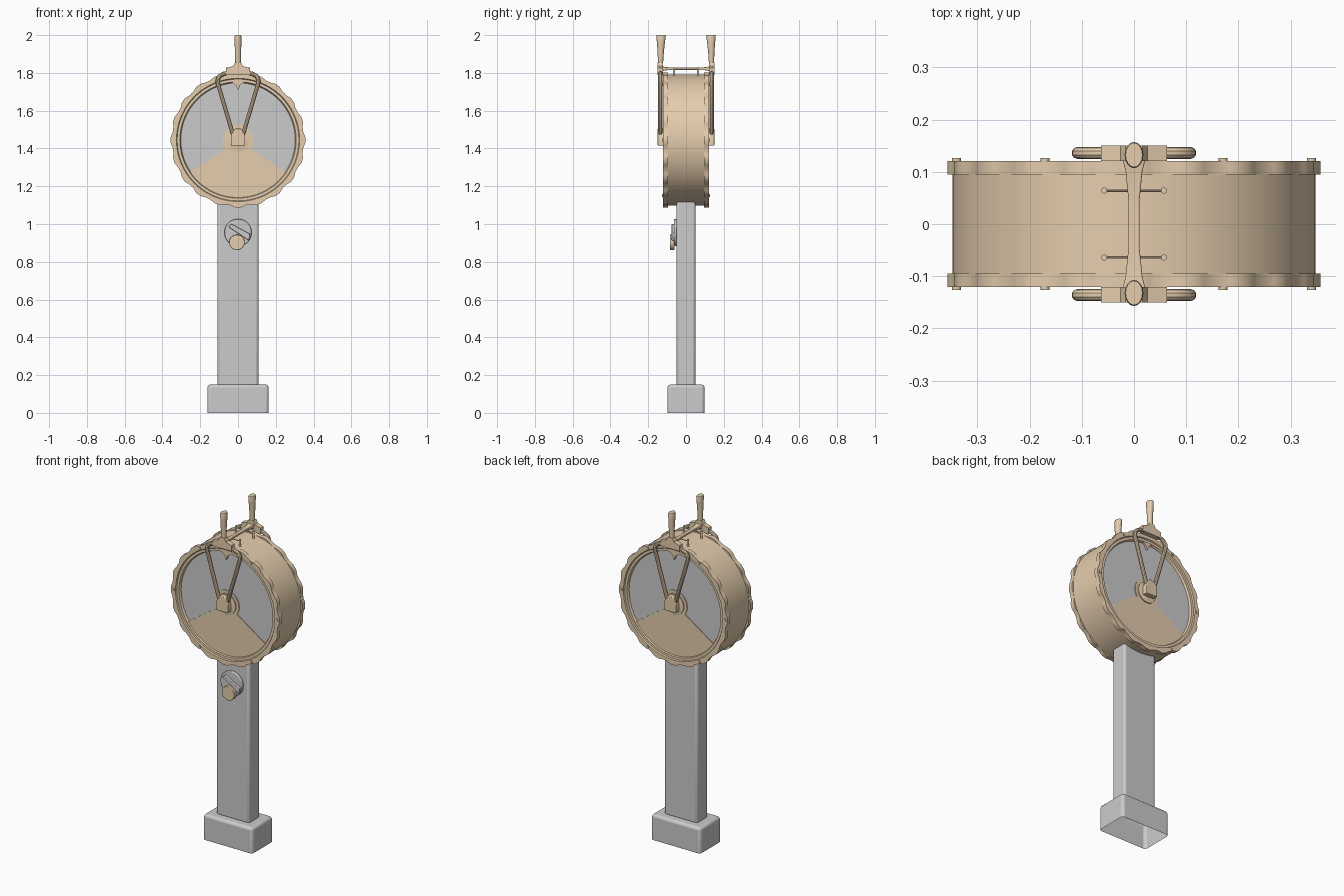
import bpy, bmesh
from math import sin, cos, pi, radians
from mathutils import Vector

if "Cube" in bpy.data.objects:
    bpy.data.objects.remove(bpy.data.objects["Cube"])

CZ = 1.445  # height of the drum axis
brass = bpy.data.materials.new("brass")
brass.diffuse_color = (0.78, 0.61, 0.42, 1)
brass.use_nodes = True
brass.node_tree.nodes["Principled BSDF"].inputs["Base Color"].default_value = brass.diffuse_color


def finish(name, bm, mat=brass, bevel=0, mirror=False, smooth=True):
    bmesh.ops.remove_doubles(bm, verts=bm.verts, dist=1e-6)
    if bm.faces:
        bmesh.ops.recalc_face_normals(bm, faces=bm.faces)
    me = bpy.data.meshes.new(name)
    bm.to_mesh(me)
    bm.free()
    ob = bpy.data.objects.new(name, me)
    bpy.context.collection.objects.link(ob)
    if mat:
        me.materials.append(mat)
    if bevel:
        m = ob.modifiers.new("bevel", 'BEVEL')
        m.width, m.segments, m.limit_method = bevel, 3, 'ANGLE'
    if mirror:
        m = ob.modifiers.new("mirror", 'MIRROR')
        m.use_axis = (False, True, False)
        m.use_mirror_merge = False
    if smooth:
        bpy.ops.object.select_all(action='DESELECT')
        ob.select_set(True)
        bpy.context.view_layer.objects.active = ob
        bpy.ops.object.shade_smooth_by_angle(angle=radians(35))
    return ob


def loft(bm, rings, caps=True, closed=False):
    """Skin a list of equal-length point rings."""
    vs = [[bm.verts.new(p) for p in r] for r in rings]
    n = len(vs[0])
    for a, b in zip(vs, vs[1:] + (vs[:1] if closed else [])):
        for i in range(n):
            bm.faces.new((a[i], a[(i + 1) % n], b[(i + 1) % n], b[i]))
    if caps and not closed:
        bm.faces.new(vs[0])
        bm.faces.new(vs[-1])


def prism(bm, pts, y0, y1):
    """Extrude an x,z outline along y."""
    loft(bm, [[(x, y, z) for x, z in pts] for y in (y0, y1)])


def lathe(bm, profile, n=96, wave=0.0, caps=False):
    """Revolve r,y points about the drum axis; radii past 0.35 get scalloped."""
    rings = []
    for r, y in profile:
        ring = []
        for i in range(n):
            a = 2 * pi * i / n
            w = wave * max(-1, min(1, 1.8 * cos(20 * a))) if r > 0.35 else 0
            ring.append(((r + w) * cos(a), y, CZ + (r + w) * sin(a)))
        rings.append(ring)
    loft(bm, rings, caps)


def rod(bm, p, q, r, n=12):
    """Straight round bar from p to q."""
    p, q = Vector(p), Vector(q)
    d = (q - p).normalized()
    u = d.orthogonal().normalized()
    v = d.cross(u)
    loft(bm, [[c + r * (u * cos(2 * pi * i / n) + v * sin(2 * pi * i / n))
               for i in range(n)] for c in (p, q)])


def arc(r, a0, a1, n, cz=CZ):
    return [(r * cos(radians(a0 + (a1 - a0) * i / n)),
             cz + r * sin(radians(a0 + (a1 - a0) * i / n))) for i in range(n + 1)]


def box(name, hx, hy, z0, z1, bevel, open_bottom):
    bm = bmesh.new()
    loft(bm, [[(-hx, -hy, z), (hx, -hy, z), (hx, hy, z), (-hx, hy, z)]
              for z in (z0, z1)])
    if open_bottom:
        low = [f for f in bm.faces if all(v.co.z < z0 + 0.001 for v in f.verts)]
        bmesh.ops.delete(bm, geom=low, context='FACES_ONLY')
    return finish(name, bm, None, bevel)


# Pedestal: hollow foot and rounded column
box("base", 0.162, 0.098, 0, 0.15, 0.016, True)
box("column", 0.109, 0.05, 0.14, 1.13, 0.014, False)

# Drum shell
bm = bmesh.new()
lathe(bm, [(0.347, -0.1), (0.347, 0.1)])
finish("drum", bm)

# Scalloped rim on each face
bm = bmesh.new()
lathe(bm, [(0.34, -0.095), (0.3525, -0.095), (0.3525, -0.121), (0.326, -0.121),
           (0.322, -0.114), (0.308, -0.114), (0.302, -0.1)], 160, 0.0045)
finish("rim", bm, mirror=True)

# Rim screws
bm = bmesh.new()
for k in range(6):
    x, z = 0.34 * cos(k * pi / 3), CZ + 0.34 * sin(k * pi / 3)
    rod(bm, (x, -0.118, z), (x, -0.126, z), 0.009)
finish("rim_screws", bm, mirror=True)

# Grey dial glass
bm = bmesh.new()
prism(bm, arc(0.312, 0, 357, 119), -0.098, -0.101)
finish("dial_glass", bm, None, mirror=True)

# Lower dial plate: wide sector joined to a round hub
bm = bmesh.new()
prism(bm, arc(0.306, 214, 326, 40) + arc(0.08, -34, 214, 40), -0.099, -0.106)
finish("dial_plate", bm, mirror=True)
bm = bmesh.new()
lathe(bm, [(0.062, -0.1), (0.062, -0.112), (0.03, -0.116), (0.03, -0.13)], 48, 0, True)
finish("dial_hub", bm, mirror=True)

# Pointer hanging from the top of the dial
bm = bmesh.new()
prism(bm, [(-0.085, 1.755), (-0.03, 1.75), (-0.012, 1.735), (0, 1.71),
           (0.012, 1.735), (0.03, 1.75), (0.085, 1.755), (0, 1.775)], -0.1, -0.113)
finish("dial_pointer", bm, mirror=True)

# Pivot block at the lever foot
bm = bmesh.new()
prism(bm, [(-0.038, 1.415), (0.038, 1.415), (0.038, 1.468), (0.018, 1.505),
           (-0.018, 1.505), (-0.038, 1.468)], -0.118, -0.15)
finish("lever_pivot", bm, bevel=0.004, mirror=True)

# V-shaped lever rods, one curve per side
for name, s in (("lever_rod_front", -1), ("lever_rod_back", 1)):
    cu = bpy.data.curves.new(name, 'CURVE')
    cu.dimensions = '3D'
    cu.bevel_depth, cu.bevel_resolution, cu.use_fill_caps = 0.0115, 3, True
    half = [(0.04, 1.802), (0.075, 1.796), (0.097, 1.784), (0.107, 1.768),
            (0.108, 1.748), (0.03, 1.485), (0.02, 1.472)]
    for m in (-1, 1):
        sp = cu.splines.new('POLY')
        sp.points.add(len(half) - 1)
        for pt, (x, z) in zip(sp.points, half):
            pt.co = (m * x, s * 0.136, z, 1)
    tmp = bpy.data.objects.new(name + "_curve", cu)
    me = bpy.data.meshes.new_from_object(tmp)
    bm = bmesh.new()
    bm.from_mesh(me)
    bpy.data.objects.remove(tmp)
    bpy.data.meshes.remove(me)
    finish(name, bm)

# Bracket carrying each handle
bm = bmesh.new()
prism(bm, [(-0.063, 1.79), (0.063, 1.79), (0.063, 1.825), (0.026, 1.836),
           (0.016, 1.855), (-0.016, 1.855), (-0.026, 1.836), (-0.063, 1.825)],
      -0.121, -0.15)
finish("handle_bracket", bm, mirror=True)

# Flared handle grips
bm = bmesh.new()
loft(bm, [[(hx * cos(2 * pi * i / 16), yc + hy * sin(2 * pi * i / 16), z)
           for i in range(16)]
          for z, hx, hy, yc in ((1.84, 0.015, 0.013, -0.135),
                                (1.9, 0.016, 0.016, -0.134),
                                (1.96, 0.018, 0.021, -0.133),
                                (1.994, 0.018, 0.025, -0.132),
                                (2.0, 0.016, 0.023, -0.132))])
finish("handle_grip", bm, mirror=True)

# Crossbar joining the two levers, flaring at its ends
bm = bmesh.new()
loft(bm, [[(-w, y, 1.822 - t), (w, y, 1.822 - t), (w, y, 1.822 + t), (-w, y, 1.822 + t)]
          for y, w, t in ((-0.125, 0.022, 0.012), (-0.1, 0.016, 0.008),
                          (-0.05, 0.011, 0.006), (0.05, 0.011, 0.006),
                          (0.1, 0.016, 0.008), (0.125, 0.022, 0.012))])
finish("crossbar", bm, bevel=0.003)

# Stop pins across the top of the drum
bm = bmesh.new()
rod(bm, (-0.057, -0.064, 1.818), (0.057, -0.064, 1.818), 0.0025, 8)
for x in (-0.057, 0.057):
    rod(bm, (x, -0.064, 1.784), (x, -0.064, 1.828), 0.006)
finish("stop_pins", bm, mirror=True)

# Column fitting: disc, diagonal bar and round brass cover
bm = bmesh.new()
prism(bm, arc(0.072, 0, 352.5, 47, 0.955), -0.048, -0.064)
finish("fitting_disc", bm, None, bevel=0.004)
bm = bmesh.new()
prism(bm, [(-0.052, 0.985), (-0.034, 1.0), (0.064, 0.948), (0.058, 0.912)], -0.06, -0.076)
finish("fitting_bar", bm, None, bevel=0.003)
bm = bmesh.new()
prism(bm, [(x - 0.006, z) for x, z in arc(0.041, 0, 348.75, 31, 0.903)], -0.06, -0.086)
finish("fitting_cover", bm, bevel=0.003)
